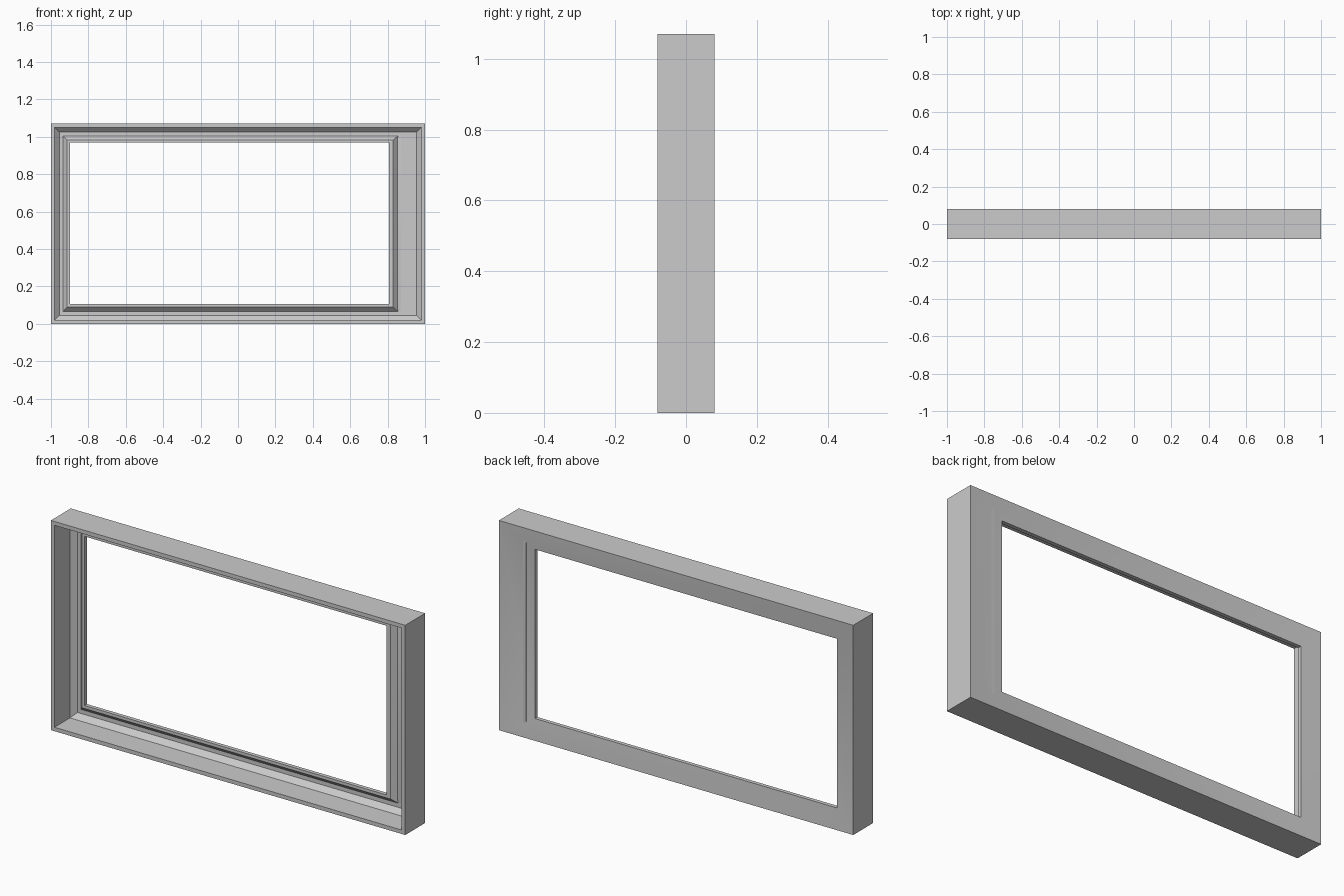
import bpy
import bmesh
import math

cube = bpy.data.objects.get("Cube")
if cube:
    bpy.data.objects.remove(cube)

# Single plain grey
grey = bpy.data.materials.new("plain_grey")
grey.use_nodes = True
color = (0.6, 0.6, 0.6, 1)
grey.diffuse_color = color
grey.node_tree.nodes["Principled BSDF"].inputs["Base Color"].default_value = color

# Rectangles as (left, right, bottom, top)
OUTER = (-1, 1, 0, 1.07)
RIM = (-0.98, 0.98, 0.02, 1.05)
FLOOR = (-0.955, 0.955, 0.045, 1.025)
GROOVE = (-0.935, 0.855, 0.066, 1.005)
LIP = (-0.913, 0.83, 0.09, 0.983)
OPENING = (-0.898, 0.808, 0.105, 0.968)

# Closed section: each rectangle with its depth, front to back
SECTION = [
    (OUTER, -0.08),    # front rim
    (RIM, -0.08),
    (RIM, 0.045),      # deep wall, then chamfer to the floor
    (FLOOR, 0.07),
    (GROOVE, 0.07),    # chamfer up to the raised lip
    (LIP, 0.045),
    (OPENING, 0.045),  # opening wall
    (OPENING, 0.065),  # slightly dished back
    (OUTER, 0.08),
]


def add_ring(bm, rect, y):
    left, right, bottom, top = rect
    corners = ((left, bottom), (right, bottom), (right, top), (left, top))
    return [bm.verts.new((x, y, z)) for x, z in corners]


bm = bmesh.new()
rings = [add_ring(bm, rect, y) for rect, y in SECTION]
for i, ring in enumerate(rings):
    following = rings[(i + 1) % len(rings)]
    for k in range(4):
        n = (k + 1) % 4
        bm.faces.new((ring[k], ring[n], following[n], following[k]))
bmesh.ops.recalc_face_normals(bm, faces=bm.faces)

mesh = bpy.data.meshes.new("window_frame")
bm.to_mesh(mesh)
bm.free()
mesh.materials.append(grey)
frame = bpy.data.objects.new("window_frame", mesh)
bpy.context.collection.objects.link(frame)

# Smooth the dished back while keeping the profile edges sharp
bpy.ops.object.select_all(action="DESELECT")
frame.select_set(True)
bpy.context.view_layer.objects.active = frame
bpy.ops.object.shade_smooth_by_angle(angle=math.radians(30))
